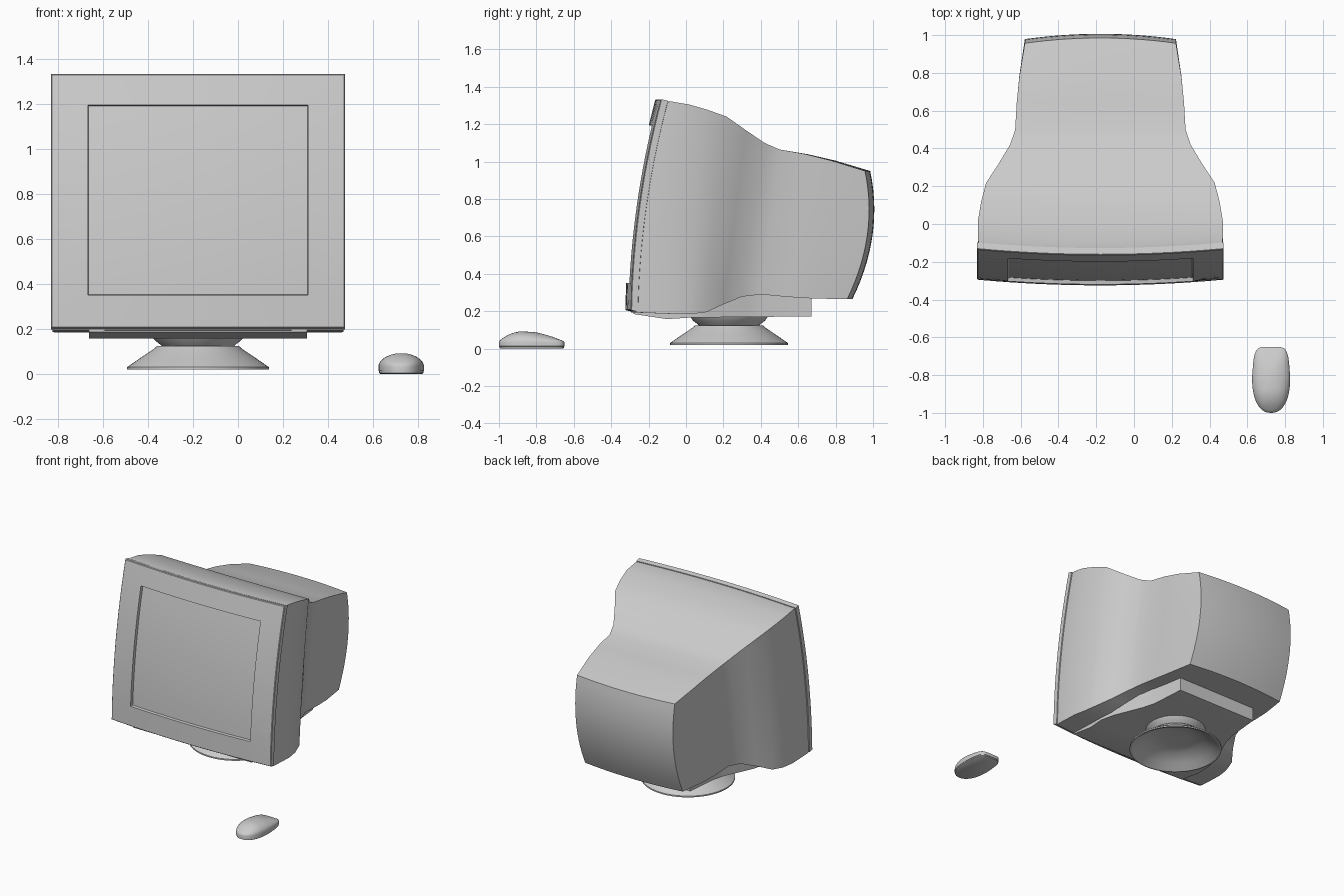
import bpy, bmesh, math

if "Cube" in bpy.data.objects:
    bpy.data.objects.remove(bpy.data.objects["Cube"])

CX = -0.178   # monitor centre line
N = 14        # subdivisions across each face


def finish(name, bm, angle=32):
    bmesh.ops.remove_doubles(bm, verts=bm.verts, dist=1e-5)
    bmesh.ops.recalc_face_normals(bm, faces=bm.faces)
    me = bpy.data.meshes.new(name)
    bm.to_mesh(me)
    bm.free()
    ob = bpy.data.objects.new(name, me)
    bpy.context.collection.objects.link(ob)
    bpy.ops.object.select_all(action='DESELECT')
    ob.select_set(True)
    bpy.context.view_layer.objects.active = ob
    bpy.ops.object.shade_smooth_by_angle(angle=math.radians(angle))
    return ob


def bridge(bm, rings):
    rows = [[bm.verts.new(p) for p in r] for r in rings]
    for a, b in zip(rows, rows[1:]):
        for i in range(len(a)):
            j = (i + 1) % len(a)
            bm.faces.new((a[i], a[j], b[j], b[i]))
    return rows


def skin(name, layers, caps):
    """Loft rectangular layers f(u, v); close the listed layers with a grid."""
    t = [-1 + 2 * i / N for i in range(N + 1)]
    rim = ([(a, -1) for a in t[:-1]] + [(1, a) for a in t[:-1]]
           + [(-a, 1) for a in t[:-1]] + [(-1, -a) for a in t[:-1]])
    bm = bmesh.new()
    bridge(bm, [[f(u, v) for u, v in rim] for f in layers])
    for c in caps:
        g = [[bm.verts.new(layers[c](u, v)) for u in t] for v in t]
        for j in range(N):
            for i in range(N):
                bm.faces.new((g[j][i], g[j][i + 1], g[j + 1][i + 1], g[j + 1][i]))
    return finish(name, bm)


def section(top, bottom, hw, bz=0.0, bx=0.0):
    """Tilted rectangle from bottom (y, z) to top (y, z), bowed in z and x."""
    def f(u, v):
        s = (v + 1) / 2
        y = bottom[0] + (top[0] - bottom[0]) * s + bz * (1 - v * v) + bx * u * u
        return (CX + hw * u, y, bottom[1] + (top[1] - bottom[1]) * s)
    return f


def front(hw, z0, z1, off, dz=0.0):
    """Patch of the curved tube face, pushed back by off."""
    def f(u, v):
        z = z0 + (z1 - z0) * (v + 1) / 2
        s = (z - 0.2) / 1.13
        y = -0.325 + 0.16 * s - 0.14 * s * (1 - s) + 0.03 * (hw * u / 0.65) ** 2
        return (CX + hw * u, y + off, z + dz)
    return f


def lathe(name, profile, y, seg=48):
    bm = bmesh.new()
    ang = [2 * math.pi * i / seg for i in range(seg)]
    rows = bridge(bm, [[(CX + r * math.cos(a), y + r * math.sin(a), z) for a in ang]
                       for r, z in profile])
    bm.faces.new(rows[0])
    bm.faces.new(rows[-1])
    return finish(name, bm)


# bezel with recessed screen
skin("bezel", [front(0.640, 0.215, 1.32, 0.04, -0.008),
               front(0.653, 0.205, 1.333, 0.037, -0.008),
               front(0.653, 0.205, 1.333, 0.004),
               front(0.649, 0.209, 1.329, 0.0),
               front(0.490, 0.350, 1.195, 0.0),
               front(0.486, 0.353, 1.191, 0.022)], [])
skin("screen", [front(0.488, 0.351, 1.193, 0.02)], [0])

# rear housing, narrowing behind the tube
skin("housing", [
    front(0.645, 0.20, 1.325, 0.03, -0.006),
    section((-0.10, 1.321), (-0.255, 0.192), 0.648, -0.035, 0.025),
    section((0.00, 1.305), (-0.09, 0.186), 0.648, -0.03, 0.018),
    section((0.105, 1.277), (0.01, 0.184), 0.632, -0.02, 0.01),
    section((0.21, 1.24), (0.10, 0.195), 0.605, -0.01, 0.008),
    section((0.32, 1.168), (0.20, 0.237), 0.538),
    section((0.42, 1.10), (0.30, 0.278), 0.478),
    section((0.50, 1.065), (0.40, 0.290), 0.451, 0.01),
    section((0.65, 1.040), (0.55, 0.277), 0.443, 0.02, -0.01),
    section((0.80, 1.005), (0.70, 0.268), 0.429, 0.04, -0.02),
    section((0.985, 0.95), (0.89, 0.265), 0.400, 0.06, -0.028)], [0, -1])

# underside plate that follows the housing taper
plate = [(-0.28, 0.185, 0.20, 0.485), (-0.10, 0.158, 0.20, 0.485),
         (0.02, 0.166, 0.22, 0.485), (0.12, 0.167, 0.25, 0.46),
         (0.33, 0.170, 0.30, 0.37), (0.42, 0.170, 0.30, 0.345),
         (0.67, 0.173, 0.28, 0.325)]
skin("base_plate", [section((y, z1), (y, z0), w) for y, z0, z1, w in plate], [0, -1])

# swivel neck and hollow dished foot
lathe("swivel_neck", [(0.205, 0.178), (0.205, 0.168), (0.193, 0.15),
                      (0.165, 0.128), (0.15, 0.112)], 0.23)
lathe("stand_foot", [(0.15, 0.124), (0.182, 0.124), (0.195, 0.112), (0.25, 0.075),
                     (0.305, 0.037), (0.315, 0.030), (0.315, 0.020), (0.302, 0.020),
                     (0.25, 0.055), (0.185, 0.095), (0.10, 0.105)], 0.23)


# mouse: rounded outline rising to a sloping dome
def mouse_height(y):
    pts = [(-1.0, 0.07), (-0.95, 0.09), (-0.9, 0.096), (-0.8, 0.087),
           (-0.72, 0.07), (-0.64, 0.05)]
    for (a, h), (b, k) in zip(pts, pts[1:]):
        if y <= b:
            return h + (k - h) * (y - a) / (b - a)
    return pts[-1][1]


def mouse_ring(scale, rise, base):
    ring = []
    for i in range(48):
        a = 2 * math.pi * i / 48
        c, s = math.cos(a), math.sin(a)
        e = 2 / (5 if s > 0 else 2.3)
        x = 0.101 * math.copysign(abs(c) ** e, c)
        y = math.copysign(abs(s) ** e, s) * (0.16 if s > 0 else 0.19)
        x *= 1 - 0.12 * max(0, y / 0.16)
        y = -0.81 + y * scale ** 0.8
        ring.append((0.726 + x * scale, y, base + (mouse_height(y) - base) * rise))
    return ring


bm = bmesh.new()
rings = [mouse_ring(0.93, 0, 0.0), mouse_ring(0.98, 0, 0.004),
         mouse_ring(0.98, 0, 0.012), mouse_ring(1.0, 0, 0.013)]
for k in range(10):
    a = math.radians(88 * k / 9)
    rings.append(mouse_ring(math.cos(a), math.sin(a), 0.034))
rows = bridge(bm, rings)
bm.faces.new(rows[0])
bm.faces.new(rows[-1])
finish("mouse", bm, 50)
